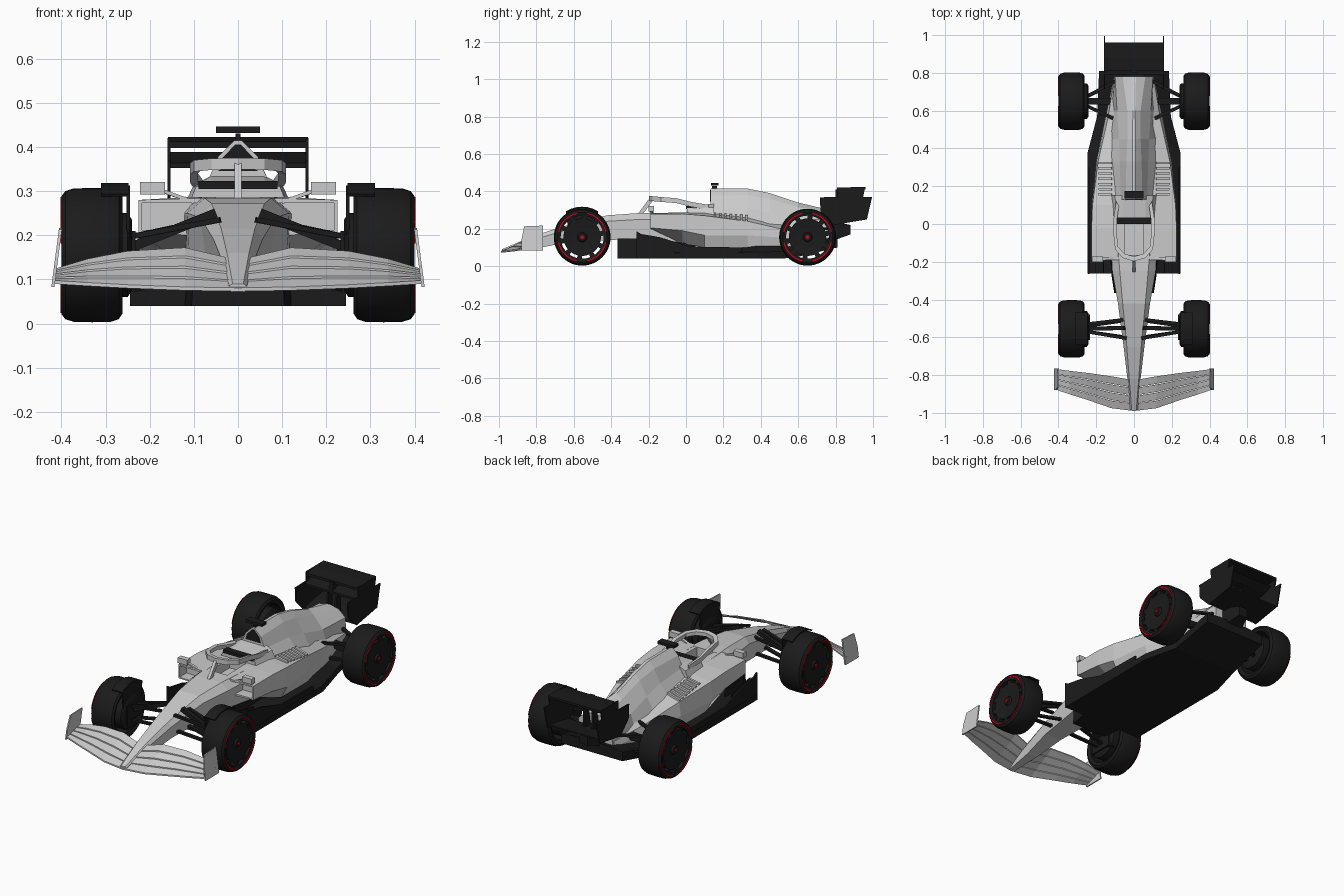
import bpy, bmesh, math
from mathutils import Vector

if "Cube" in bpy.data.objects:
    bpy.data.objects.remove(bpy.data.objects["Cube"])


def material(name, col):
    m = bpy.data.materials.new(name)
    m.diffuse_color = (*col, 1)
    m.use_nodes = True
    m.node_tree.nodes["Principled BSDF"].inputs["Base Color"].default_value = m.diffuse_color
    return m


BLACK = material("carbon_black", (0.011, 0.011, 0.011))
RED = material("red_stripe", (0.75, 0.0, 0.01))


def finish(name, bm, mat=None, mirror=False, smooth=False):
    bmesh.ops.remove_doubles(bm, verts=bm.verts, dist=1e-5)
    bmesh.ops.recalc_face_normals(bm, faces=bm.faces)
    me = bpy.data.meshes.new(name)
    bm.to_mesh(me)
    bm.free()
    ob = bpy.data.objects.new(name, me)
    bpy.context.collection.objects.link(ob)
    if mat:
        me.materials.append(mat)
    if mirror:
        ob.modifiers.new("mirror", 'MIRROR')
    if smooth:
        bpy.ops.object.select_all(action='DESELECT')
        ob.select_set(True)
        bpy.context.view_layer.objects.active = ob
        bpy.ops.object.shade_smooth_by_angle(angle=math.radians(35))
    return ob


def skin(name, rings, mat=None, mirror=False, closed=False, smooth=False, recess=None):
    """Join equal-sized rings of 3D points; optional inset opening in the first cap."""
    bm = bmesh.new()
    vs = [[bm.verts.new(p) for p in r] for r in rings]
    n = len(vs[0])
    pairs = list(zip(vs, vs[1:])) + ([(vs[-1], vs[0])] if closed else [])
    for a, b in pairs:
        for i in range(n):
            j = (i + 1) % n
            bm.faces.new((a[i], a[j], b[j], b[i]))
    if not closed:
        cap = bm.faces.new(vs[0])
        bm.faces.new(vs[-1])
        if recess:
            bmesh.ops.recalc_face_normals(bm, faces=bm.faces)
            bmesh.ops.inset_region(bm, faces=[cap], thickness=recess[0])
            hole = bmesh.ops.extrude_discrete_faces(bm, faces=[cap])['faces']
            bmesh.ops.translate(bm, verts=hole[0].verts, vec=(0, recess[1], 0))
    return finish(name, bm, mat, mirror, smooth)


def loft(name, sections, mat=None):
    """Sections (y, [(x, z)...]) give the right half from top to bottom."""
    return skin(name, [[(x, y, z) for x, z in h] + [(-x, y, z) for x, z in reversed(h)]
                       for y, h in sections], mat)


def prism(name, yz, x0, x1, mat=None, mirror=False, lean=0.0):
    return skin(name, [[(x - lean * (z - 0.08), y, z) for y, z in yz] for x in (x0, x1)], mat, mirror)


def box(name, x0, x1, y0, y1, z0, z1, mat=None, mirror=False):
    return prism(name, [(y0, z0), (y1, z0), (y1, z1), (y0, z1)], x0, x1, mat, mirror)


def rod(name, a, b, w, h, mat=None, mirror=True):
    a, b = Vector(a), Vector(b)
    d = (b - a).normalized()
    side = d.cross(Vector((0, 0, 1))).normalized() * w / 2
    up = side.cross(d).normalized() * h / 2
    return skin(name, [[p + side + up, p + side - up, p - side - up, p - side + up] for p in (a, b)], mat, mirror)


def lathe(name, prof, cy, mat, a0=0, a1=360, steps=48):
    """Turn a closed (radius, x) profile about a wheel axle; angles start at the top."""
    full = a1 - a0 == 360
    rings = []
    for k in range(steps + (0 if full else 1)):
        t = math.radians(a0 + (a1 - a0) * k / steps)
        rings.append([(x, cy + r * math.sin(t), 0.155 + r * math.cos(t)) for r, x in prof])
    return skin(name, rings, mat, True, full, True)


# Nose and chassis tub with the cockpit opening
tub = loft("nose_and_tub", [
    (-0.985, [(.012, .09), (.02, .085), (.015, .072)]),
    (-0.82, [(.025, .16), (.035, .14), (.03, .09)]),
    (-0.65, [(.038, .215), (.055, .19), (.05, .125)]),
    (-0.42, [(.06, .272), (.085, .24), (.072, .14)]),
    (-0.25, [(.075, .284), (.115, .25), (.11, .145)]),
    (0.03, [(.1, .287), (.13, .25), (.12, .1)])])
cutter = box("cockpit_cutter", -.07, .07, -.165, .0, .235, .4)
cutter.hide_render = True
cutter.hide_set(True)
cut = tub.modifiers.new("cockpit", 'BOOLEAN')
cut.object, cut.operation = cutter, 'DIFFERENCE'

# Headrest, airbox and engine cover
loft("headrest", [(.005, [(.06, .318), (.095, .31), (.12, .25)]),
                  (.15, [(.06, .335), (.1, .315), (.13, .25)])])
box("headrest_pad", -.09, .09, .0, .035, .305, .323, BLACK)
loft("engine_cover", [
    (.13, [(.008, .415), (.045, .378), (.07, .32), (.12, .25)]),
    (.33, [(.008, .415), (.04, .38), (.075, .31), (.13, .24)]),
    (.45, [(.008, .39), (.035, .36), (.08, .285), (.13, .2)]),
    (.6, [(.006, .34), (.035, .315), (.09, .25), (.12, .15)]),
    (.78, [(.01, .297), (.06, .285), (.1, .25), (.105, .12)])])
loft("airbox_inlet", [(y, [(.006, .406), (.036, .374), (.045, .345)]) for y in (.127, .132)], BLACK)
box("camera_stem", -.006, .006, .14, .165, .4, .43, BLACK)
box("camera_pod", -.05, .05, .135, .175, .432, .446, BLACK)

# Sidepods with inlets and cooling louvres
pods = [(-.19, [(.1, .283), (.225, .28), (.225, .205), (.1, .2)]),
        (-.02, [(.1, .287), (.225, .28), (.225, .19), (.1, .12)]),
        (.1, [(.1, .285), (.22, .27), (.225, .165), (.19, .1)]),
        (.33, [(.09, .265), (.19, .24), (.2, .165), (.19, .1)]),
        (.55, [(.09, .22), (.14, .19), (.155, .15), (.15, .095)]),
        (.77, [(.09, .19), (.105, .17), (.108, .14), (.105, .11)])]
skin("sidepod", [[(.05, y, h[0][1])] + [(x, y, z) for x, z in h] + [(.05, y, h[-1][1])]
                 for y, h in pods], mirror=True, recess=(.01, .06))
for k in range(7):
    y = .155 + k * .028
    rod("louvre", (.118, y, .282 - .087 * (y - .15)), (.19, y, .269 - .148 * (y - .15)), .012, .012)

# Halo and mirrors
half = [(.06, -.18, .361), (.1, -.135, .357), (.109, -.05, .35), (.108, .03, .33), (.095, .12, .315)]
path = [(-x, y, z) for x, y, z in reversed(half)] + [(0, -.197, .362)] + half
skin("halo_hoop", [[(x, y, z + .013), (x, y, z - .013), (x * .84, -.04 + (y + .04) * .84, z - .01),
                    (x * .84, -.04 + (y + .04) * .84, z + .01)] for x, y, z in path])
rod("halo_pillar", (0, -.245, .278), (0, -.185, .358), .016, .022, mirror=False)
box("mirror_housing", .165, .222, -.2, -.172, .292, .321, mirror=True)
rod("mirror_stalk", (.1, -.18, .275), (.17, -.186, .3), .015, .008)

# Floor, front keel and floor fences
loft("floor", [(-.262, [(.12, .1), (.245, .07), (.245, .04)]),
               (.38, [(.18, .11), (.245, .075), (.245, .04)]),
               (.57, [(.14, .11), (.195, .08), (.195, .043)]),
               (.81, [(.1, .16), (.185, .15), (.185, .1)])], BLACK)
loft("floor_keel", [(-.365, [(.1, .148), (.105, .04)]), (-.2, [(.12, .148), (.13, .04)]),
                    (.05, [(.12, .12), (.13, .04)])], BLACK)
prism("floor_fence", [(-.265, .04), (-.265, .187), (-.24, .172), (-.14, .155), (.02, .105), (.3, .1), (.3, .04)],
      .235, .244, BLACK, True)
for x in (.16, .2):
    prism("floor_strake", [(-.262, .04), (-.262, .15), (-.1, .12), (-.1, .04)], x, x + .005, BLACK, True)

# Front wing: four stepped blades between leading and trailing edges
stations = [(.0, -.99, -.82, .078, .15), (.12, -.975, -.803, .08, .174), (.25, -.93, -.785, .085, .166),
            (.34, -.902, -.775, .09, .148), (.418, -.875, -.765, .095, .124)]
for e in range(4):
    f0, f1 = e / 4, (e + .92) / 4
    rings = []
    for x, yl, yt, zl, zh in stations:
        x = max(x, 0 if e == 0 else .02)
        ya, yb = yl + (yt - yl) * f0, yl + (yt - yl) * f1
        za, zb = zl + (zh - zl) * f0 + .003, zl + (zh - zl) * f1
        rings.append([(x, ya, za), (x, yb, zb), (x, yb, zb - .006), (x, ya, za - .008)])
    skin("front_wing_blade", rings, mirror=True)
prism("front_wing_endplate", [(-.88, .083), (-.88, .14), (-.865, .213), (-.765, .217), (-.765, .083)],
      .416, .423, mirror=True, lean=.13)

# Rear wing
prism("rear_wing_endplate", [(.72, .29), (.715, .368), (.8, .37), (.995, .37), (.967, .25), (.79, .22)],
      .153, .16, BLACK, True)
prism("rear_wing_tip", [(.81, .36), (.806, .42), (.957, .42), (.945, .36)], .153, .16, BLACK, True)
prism("rear_wing_flap", [(.81, .398), (.81, .412), (.88, .422), (.96, .422), (.96, .41), (.88, .408)],
      -.158, .158, BLACK)
prism("rear_wing_main", [(.79, .352), (.79, .364), (.9, .388), (.92, .386), (.87, .366)], -.155, .155, BLACK)
prism("beam_wing", [(.79, .222), (.79, .234), (.88, .252), (.95, .262), (.95, .254), (.88, .24)], -.155, .155, BLACK)
prism("wing_pylon", [(.78, .19), (.81, .36), (.84, .37), (.84, .19)], .02, .03, BLACK, True)
box("flap_actuator", -.012, .012, .8, .87, .36, .41, BLACK)
loft("crash_structure", [(.74, [(.07, .25), (.07, .12)]), (.88, [(.025, .22), (.025, .17)])], BLACK)

# Wheels, front and rear
tyre = [(.115, .27), (.133, .262), (.145, .27), (.151, .288), (.152, .33), (.151, .372),
        (.145, .391), (.133, .4), (.115, .394)]
cover = [(0, .392), (.02, .392), (.026, .382), (.085, .388), (.1, .39), (.1, .36), (0, .36)]
for end, cy in (("front", -.555), ("rear", .65)):
    lathe(end + "_tyre", tyre, cy, BLACK)
    lathe(end + "_wheel_cover", cover, cy, BLACK)
    lathe(end + "_brake_drum", [(0, .24), (.08, .24), (.095, .25), (.095, .37), (0, .37)], cy, BLACK)
    lathe(end + "_wheel_nut", [(0, .397), (.009, .397), (.009, .38), (0, .38)], cy, RED, steps=12)
    for k in range(4):
        lathe(end + "_tyre_stripe", [(.127, .395), (.127, .402), (.134, .402), (.134, .395)],
              cy, RED, 90 * k + 12, 90 * k + 78, 12)
    for k in range(10):
        lathe(end + "_rim_spoke", [(.095, .365), (.095, .388), (.118, .39), (.118, .365)],
              cy, BLACK, 36 * k, 36 * k + 14, 3)

# Front wheel winglets and brake ducts
lathe("wheel_winglet", [(.156, .248), (.156, .31), (.163, .31), (.163, .248)], -.555, BLACK, -32, 32, 6)
prism("winglet_support", [(-.62, .11), (-.642, .292), (-.59, .313), (-.52, .313), (-.47, .292), (-.49, .11)],
      .245, .252, BLACK, True)
box("brake_duct", .232, .27, -.615, -.48, .09, .21, BLACK, True)

# Suspension arms
for y, yo, zi, zo in ((-.505, -.53, .24, .195), (-.605, -.57, .235, .195), (-.51, -.54, .15, .12), (-.6, -.57, .15, .12)):
    rod("front_wishbone", (.04, y, zi), (.25, yo, zo), .018, .012, BLACK)
rod("front_pushrod", (.05, -.55, .25), (.25, -.555, .17), .022, .022, BLACK)
for y, yo, zi, zo in ((.76, .67, .2, .2), (.55, .63, .2, .2), (.75, .67, .13, .11), (.55, .63, .13, .11)):
    rod("rear_wishbone", (.09, y, zi), (.26, yo, zo), .018, .012, BLACK)
rod("drive_shaft", (.08, .65, .165), (.26, .65, .155), .035, .03, BLACK)
